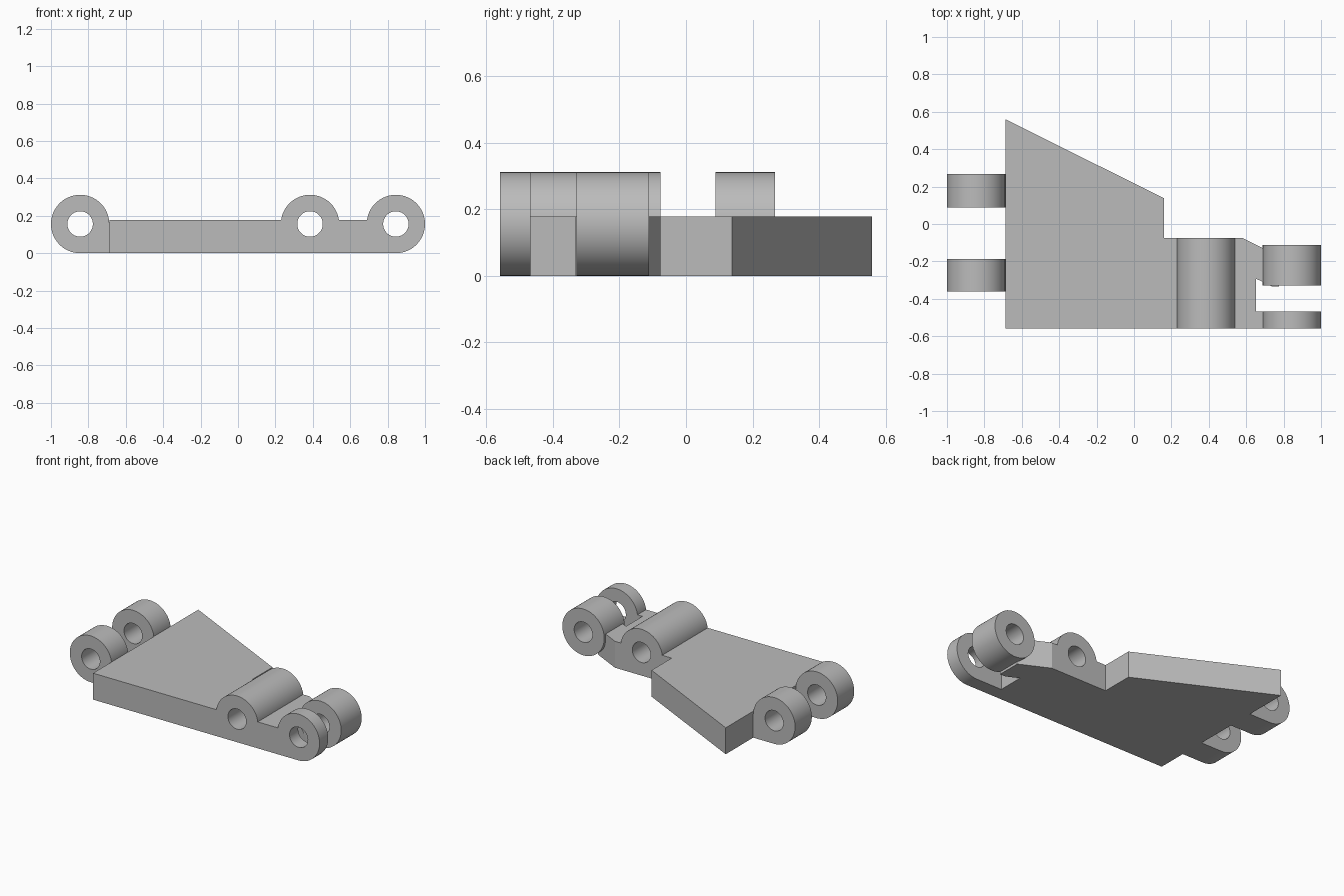
import bpy, bmesh
from math import cos, sin, tau

cube = bpy.data.objects.get("Cube")
if cube:
    bpy.data.objects.remove(cube, do_unlink=True)

R = 0.156          # knuckle radius, also the height of its axis
HOLE = 0.068
PLATE = 0.178      # plate thickness
STEPS = 64
PIN_X = 0.844
MID_X = 0.385
FRONT = -0.56

grey = bpy.data.materials.new("grey")
grey.use_nodes = True
grey.diffuse_color = (0.5, 0.5, 0.5, 1)
grey.node_tree.nodes["Principled BSDF"].inputs["Base Color"].default_value = (0.5, 0.5, 0.5, 1)


def finish(name, bm):
    bmesh.ops.recalc_face_normals(bm, faces=bm.faces)
    mesh = bpy.data.meshes.new(name)
    bm.to_mesh(mesh)
    bm.free()
    mesh.materials.append(grey)
    obj = bpy.data.objects.new(name, mesh)
    bpy.context.collection.objects.link(obj)
    return obj


def slab(name, outline):
    """Flat plate extruded up from the floor."""
    bm = bmesh.new()
    face = bm.faces.new([bm.verts.new((x, y, 0)) for x, y in outline])
    top = bmesh.ops.extrude_face_region(bm, geom=[face])["geom"]
    verts = [v for v in top if isinstance(v, bmesh.types.BMVert)]
    bmesh.ops.translate(bm, verts=verts, vec=(0, 0, PLATE))
    return finish(name, bm)


def knuckle(name, x, y0, y1, square_sides):
    """Bored barrel; the lower corner is square on each listed side."""
    bm = bmesh.new()
    loops = []
    for y, bore in ((y0, False), (y1, False), (y1, True), (y0, True)):
        loop = []
        for i in range(STEPS):
            c, s = cos(tau * i / STEPS), sin(tau * i / STEPS)
            r = HOLE if bore else R
            if not bore and s < 0 and any(c * side > 0 for side in square_sides):
                r = R / max(abs(c), abs(s))
            loop.append(bm.verts.new((x + r * c, y, R + r * s)))
        loops.append(loop)
    for k in range(4):
        a, b = loops[k], loops[(k + 1) % 4]
        for i in range(STEPS):
            j = (i + 1) % STEPS
            bm.faces.new((a[i], a[j], b[j], b[i]))
    obj = finish(name, bm)
    bpy.ops.object.select_all(action='DESELECT')
    obj.select_set(True)
    bpy.context.view_layer.objects.active = obj
    bpy.ops.object.shade_smooth_by_angle(angle=0.6)
    return obj


# Tapered main plate, ending against the middle barrel
seat = MID_X - R + 0.002
slab("main_plate", [
    (-0.688, FRONT), (seat, FRONT), (seat, -0.076), (0.16, -0.076),
    (0.16, 0.138), (-0.688, 0.56)])

# Notched arm, with a slanted tongue running under the rear pin barrel
start = MID_X + R - 0.002
slab("hinge_arm", [
    (start, FRONT), (0.69, FRONT), (0.69, -0.468), (0.652, -0.468),
    (0.652, -0.292), (0.735, -0.333), (0.775, -0.333), (0.775, -0.172),
    (0.583, -0.076), (start, -0.076)])

# Barrels
knuckle("middle_barrel", MID_X, FRONT, -0.076, (-1, 1))
knuckle("front_pin_lug", PIN_X, FRONT, -0.468, (-1,))
knuckle("rear_pin_barrel", PIN_X, -0.33, -0.112, ())
knuckle("front_side_knuckle", -PIN_X, -0.362, -0.186, (1,))
knuckle("rear_side_knuckle", -PIN_X, 0.089, 0.267, (1,))
